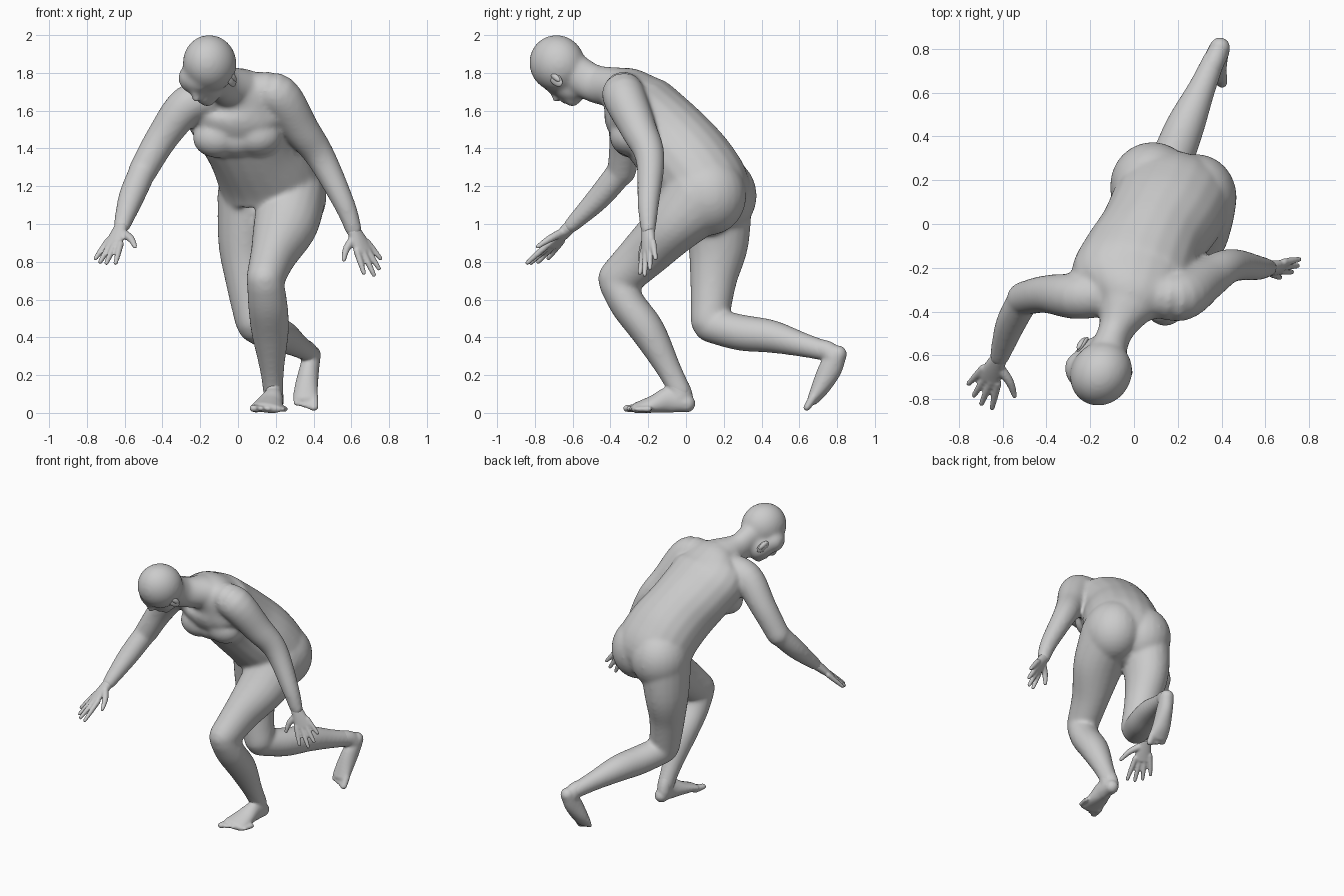
import bpy
import bmesh
from math import cos, sin, pi
from mathutils import Vector, Matrix

default_cube = bpy.data.objects.get("Cube")
if default_cube:
    bpy.data.objects.remove(default_cube)

# One plain grey for the whole figure
clay = bpy.data.materials.new("clay grey")
clay.use_nodes = True
clay_colour = (0.6, 0.6, 0.6, 1)
clay.diffuse_color = clay_colour
clay.node_tree.nodes["Principled BSDF"].inputs["Base Color"].default_value = clay_colour

SEGMENTS = 20
STEPS = 5


def spline(points):
    """Catmull-Rom samples of (x, y, z, half width, half depth) points."""
    pts = [Vector(p) for p in points]
    pts = [pts[0]] + pts + [pts[-1]]
    samples = []
    for a, b, c, d in zip(pts, pts[1:], pts[2:], pts[3:]):
        for step in range(STEPS):
            t = step / STEPS
            samples.append((b * 2 + (c - a) * t + (a * 2 - b * 5 + c * 4 - d) * t ** 2
                            + (b * 3 - a - c * 3 + d) * t ** 3) * 0.5)
    samples.append(pts[-1])
    return samples


def limb(bm, points, side=(1, 0, 0)):
    """Elliptical tube with domed ends; side is the direction of the width."""
    samples = spline(points)
    centres = [Vector(s[:3]) for s in samples]
    last = len(samples) - 1
    rings = []

    def add_ring(i, slide, scale):
        along = (centres[min(i + 1, last)] - centres[max(i - 1, 0)]).normalized()
        wide = Vector(side)
        wide = (wide - along * wide.dot(along)).normalized()
        deep = along.cross(wide)
        half_width, half_depth = samples[i][3] * scale, samples[i][4] * scale
        middle = centres[i] + along * slide * samples[i][4]
        ring = []
        for k in range(SEGMENTS):
            angle = 2 * pi * k / SEGMENTS
            co = middle + wide * cos(angle) * half_width + deep * sin(angle) * half_depth
            co.z = max(co.z, 0)
            ring.append(bm.verts.new(co))
        rings.append(ring)

    dome = [pi / 2 * k / 4 for k in (1, 2, 3, 3.8)]
    for angle in reversed(dome):
        add_ring(0, -sin(angle), cos(angle))
    for i in range(last + 1):
        add_ring(i, 0, 1)
    for angle in dome:
        add_ring(last, sin(angle), cos(angle))
    for low, high in zip(rings, rings[1:]):
        for k in range(SEGMENTS):
            n = (k + 1) % SEGMENTS
            bm.faces.new((low[k], low[n], high[n], high[k]))
    bm.faces.new(rings[0])
    bm.faces.new(rings[-1])


def ball(bm, centre, radii, axes=Matrix.Identity(3)):
    matrix = Matrix.Translation(centre) @ axes.to_4x4() @ Matrix.Diagonal((*radii, 1))
    bmesh.ops.create_uvsphere(bm, u_segments=24, v_segments=16, radius=1, matrix=matrix)


def finish(bm, name, voxel=None, smoothing=0):
    """Turn overlapping volumes into one smooth skin."""
    bmesh.ops.recalc_face_normals(bm, faces=bm.faces)
    for face in bm.faces:
        face.smooth = True
    mesh = bpy.data.meshes.new(name)
    bm.to_mesh(mesh)
    bm.free()
    mesh.materials.append(clay)
    obj = bpy.data.objects.new(name, mesh)
    bpy.context.scene.collection.objects.link(obj)
    if voxel:
        skin = obj.modifiers.new("skin", "REMESH")
        skin.mode = "VOXEL"
        skin.voxel_size = voxel
        skin.use_smooth_shade = True
        soften = obj.modifiers.new("soften", "SMOOTH")
        soften.factor = 0.5
        soften.iterations = smoothing


body = bmesh.new()

# Torso from crotch to neck base
limb(body, [(.175, .12, 1.08, .22, .14), (.18, .12, 1.16, .27, .225), (.145, .05, 1.28, .265, .235),
            (.08, -.06, 1.41, .25, .23), (.02, -.17, 1.53, .265, .215),
            (-.015, -.26, 1.62, .275, .2), (-.025, -.33, 1.695, .21, .15),
            (-.05, -.4, 1.735, .11, .095)], side=(1, -.15, 0))

# Chest and buttocks
ball(body, (-.11, -.29, 1.455), (.13, .105, .105))
ball(body, (.1, -.3, 1.465), (.13, .105, .105))
ball(body, (-.005, -.29, 1.455), (.15, .095, .1))
ball(body, (-.015, -.31, 1.57), (.2, .1, .13))
ball(body, (.085, .175, 1.15), (.195, .2, .21))
ball(body, (.285, .12, 1.15), (.185, .2, .21))

# Neck
limb(body, [(-.03, -.36, 1.72, .14, .11), (-.085, -.49, 1.745, .08, .1),
            (-.125, -.6, 1.81, .09, .1)])

# Head, turned to its right and looking down
head_left = Vector((.82, -.57, 0)).normalized()
head_front = Vector((-.38, -.48, -.79))
head_front = (head_front - head_left * head_front.dot(head_left)).normalized()
head_up = head_front.cross(head_left)
head_axes = Matrix((head_left, head_front, head_up)).transposed()
jaw = Vector((-.175, -.62, 1.745))


def on_head(left, front, up):
    return jaw + head_axes @ Vector((left, front, up))


ball(body, (-.15, -.682, 1.85), (.138, .15, .154), head_axes)
ball(body, jaw, (.1, .092, .118), head_axes)
ball(body, on_head(0, .02, .07), (.11, .088, .09), head_axes)
ball(body, on_head(0, .055, -.075), (.045, .038, .034), head_axes)
ball(body, on_head(0, .088, -.035), (.037, .02, .02), head_axes)
nose_top, nose_tip = on_head(0, .09, .065), on_head(0, .115, .012)
limb(body, [(*nose_top, .017, .017), (*nose_tip, .025, .022)], side=head_left)

# Arms from shoulder to wrist
limb(body, [(.08, -.32, 1.7, .1, .1), (.21, -.33, 1.68, .115, .115), (.335, -.25, 1.5, .096, .096),
            (.44, -.19, 1.35, .078, .078), (.565, -.2, 1.1, .057, .057),
            (.612, -.2, .97, .045, .041)])
limb(body, [(-.12, -.32, 1.67, .1, .1), (-.265, -.33, 1.63, .105, .105),
            (-.4, -.32, 1.46, .087, .087), (-.505, -.34, 1.28, .077, .077)], side=(0, 1, 0))
limb(body, [(-.505, -.345, 1.28, .073, .073), (-.565, -.46, 1.14, .069, .065),
            (-.615, -.61, .99, .046, .041)])

# Left leg, planted in front
limb(body, [(.295, .08, 1.14, .17, .2), (.25, -.07, .99, .17, .155),
            (.185, -.23, .83, .122, .13), (.145, -.355, .71, .102, .112)])
limb(body, [(.145, -.365, .685, .098, .096), (.158, -.305, .57, .105, .095),
            (.17, -.2, .43, .1, .092), (.18, -.09, .23, .065, .066),
            (.187, -.03, .11, .054, .06)])

# Right leg, trailing behind
limb(body, [(.055, .16, 1.14, .165, .19), (.035, .17, .9, .14, .163),
            (.05, .145, .7, .116, .124), (.085, .125, .49, .102, .102)])
limb(body, [(.088, .13, .465, .093, .093), (.17, .29, .425, .097, .096),
            (.235, .45, .405, .089, .088), (.31, .62, .36, .064, .065),
            (.365, .75, .325, .052, .053)])
finish(body, "body", voxel=.011, smoothing=18)

# Ears
ears = bmesh.new()
for sign in (-1, 1):
    centre = Vector((-.135, -.62, 1.765)) + head_left * sign * .121
    ball(ears, centre, (.014, .03, .048), head_axes)
    ball(ears, centre + head_left * sign * .008 - head_front * .012 + head_up * .008,
         (.014, .016, .038), head_axes)
finish(ears, "ears")


# Hands with a flat palm and spread fingers
def hand(name, wrist, tips, thumb_tip):
    bm = bmesh.new()
    wrist, thumb_tip = Vector(wrist), Vector(thumb_tip)
    tips = [Vector(tip) for tip in tips]
    mean = sum(tips, Vector()) / len(tips)
    across = (tips[0] - tips[-1]).normalized()
    knuckles = wrist.lerp(mean, .5)
    limb(bm, [(*wrist, .038, .034), (*wrist.lerp(mean, .25), .048, .028),
              (*knuckles, .055, .02)], side=across)
    for tip in tips:
        root = knuckles + (tip - mean) * .6
        root -= (mean - wrist) * .06
        limb(bm, [(*root, .018, .018), (*root.lerp(tip, .5), .016, .016),
                  (*root.lerp(tip, .92), .012, .012)], side=across)
    root = wrist.lerp(mean, .12)
    bend = root.lerp(thumb_tip, .55) + (thumb_tip - mean) * .08
    limb(bm, [(*root, .026, .024), (*bend, .02, .02), (*thumb_tip, .012, .012)], side=across)
    finish(bm, name, voxel=.007, smoothing=4)


hand("left_hand", (.612, -.2, .965),
     [(.67, -.245, .73), (.725, -.22, .72), (.752, -.19, .755), (.76, -.16, .81)],
     (.56, -.245, .81))
hand("right_hand", (-.617, -.615, .985),
     [(-.65, -.85, .785), (-.7, -.83, .785), (-.735, -.79, .79), (-.76, -.735, .81)],
     (-.545, -.785, .88))


# Feet with an ankle and five toes each, big toe first
def foot(name, ankle, sole, big_toe, small_toe, forward):
    bm = bmesh.new()
    big_toe, small_toe, forward = Vector(big_toe), Vector(small_toe), Vector(forward)
    across = big_toe - small_toe
    limb(bm, ankle, side=across)
    limb(bm, sole, side=across)
    for i in range(5):
        tip = big_toe.lerp(small_toe, i / 4)
        radius = .024 if i == 0 else .019 - i * .001
        limb(bm, [(*(tip - forward), radius, radius), (*tip, radius, radius * .8)], side=across)
    finish(bm, name, voxel=.008, smoothing=7)


foot("left_foot",
     [(.182, -.075, .2, .054, .056), (.188, -.035, .12, .05, .062), (.19, -.025, .075, .05, .065)],
     [(.195, .002, .05, .046, .048), (.187, -.08, .07, .053, .07),
      (.168, -.17, .047, .072, .047), (.152, -.26, .028, .085, .028)],
     (.083, -.315, .024), (.235, -.265, .02), (-.015, -.07, 0))
foot("right_foot",
     [(.335, .68, .343, .054, .054), (.368, .75, .325, .05, .055), (.385, .785, .29, .05, .058)],
     [(.392, .805, .31, .047, .047), (.378, .765, .235, .052, .062),
      (.362, .715, .14, .062, .05), (.358, .675, .075, .067, .032)],
     (.402, .64, .028), (.307, .665, .05), (0, -.035, -.055))
